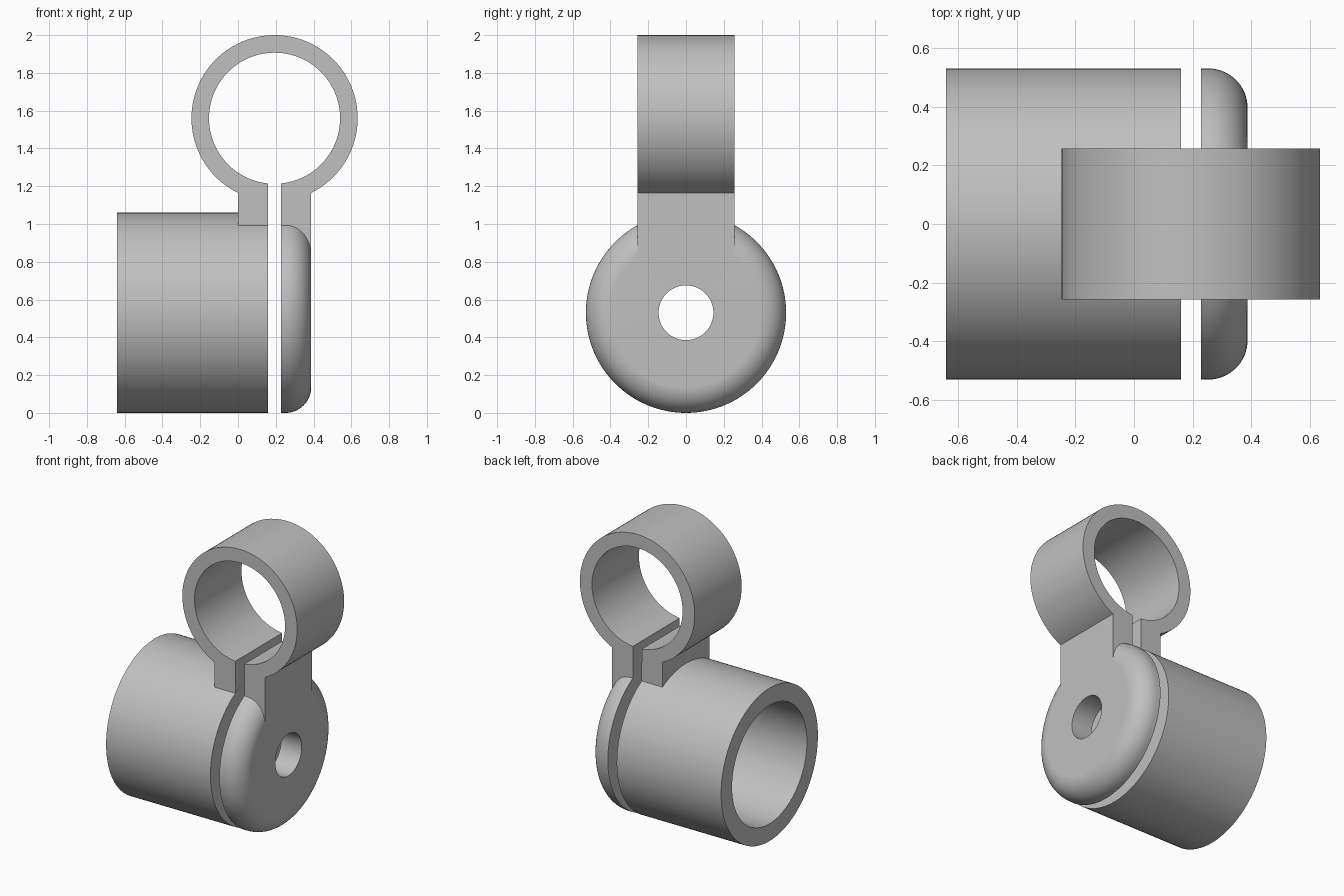
import bpy, bmesh
from math import sin, cos, pi, asin, radians
from mathutils import Matrix, Vector

old = bpy.data.objects.get("Cube")
if old:
    bpy.data.objects.remove(old, do_unlink=True)

grey = bpy.data.materials.new("plain_grey")
grey.use_nodes = True
colour = (0.53, 0.53, 0.53, 1)
grey.diffuse_color = colour
grey.node_tree.nodes["Principled BSDF"].inputs["Base Color"].default_value = colour

AXIS_Z = 0.53            # height of the barrel axis
RADIUS = 0.53            # barrel and cap radius
HOLE = 0.145             # bolt hole radius
GAP_L, GAP_R = 0.16, 0.228
TAB_L, TAB_R = 0.0, 0.387
HALF = 0.257             # half depth of the clamp
SEGMENTS = 128


def finish(bm, name):
    bmesh.ops.recalc_face_normals(bm, faces=bm.faces)
    mesh = bpy.data.meshes.new(name)
    bm.to_mesh(mesh)
    bm.free()
    mesh.materials.append(grey)
    obj = bpy.data.objects.new(name, mesh)
    bpy.context.collection.objects.link(obj)
    return obj


def lathe(name, profile):
    """Spin a closed (x, radius) profile around the barrel axis."""
    bm = bmesh.new()
    rings = []
    for i in range(SEGMENTS):
        a = 2 * pi * i / SEGMENTS
        rings.append([bm.verts.new((x, r * sin(a), AXIS_Z + r * cos(a))) for x, r in profile])
    n = len(profile)
    for i, ring in enumerate(rings):
        nxt = rings[(i + 1) % SEGMENTS]
        for j in range(n):
            k = (j + 1) % n
            bm.faces.new((ring[j], ring[k], nxt[k], nxt[j]))
    return finish(bm, name)


def arc(cx, cz, r, start, end, steps):
    return [(cx + r * cos(start + (end - start) * i / steps),
             cz + r * sin(start + (end - start) * i / steps)) for i in range(steps + 1)]


# Barrel: deep bore with an end wall and a bolt hole
barrel = lathe("barrel", [(-0.64, 0.41), (-0.64, RADIUS), (GAP_L, RADIUS),
                          (GAP_L, HOLE), (TAB_L, HOLE), (TAB_L, 0.41)])

# End cap: disc with a rounded outer rim and a bolt hole
FILLET = 0.135
end_cap = lathe("end_cap", [(GAP_R, HOLE), (GAP_R, RADIUS)]
                + arc(TAB_R - FILLET, RADIUS - FILLET, FILLET, pi / 2, 0, 16)
                + [(TAB_R, HOLE)])

# Split clamp: ring open at the bottom with a tab down each side of the gap
CX, CZ, OUTER, INNER, TAB_BOTTOM = (TAB_L + TAB_R) / 2, 1.56, 0.44, 0.347, 0.8
ao = asin((TAB_R - CX) / OUTER)
ai = asin((GAP_R - CX) / INNER)
down = -pi / 2
outline = arc(CX, CZ, OUTER, down + ao, down + 2 * pi - ao, 96)
outline += [(TAB_L, TAB_BOTTOM), (GAP_L, TAB_BOTTOM)]
outline += arc(CX, CZ, INNER, down + 2 * pi - ai, down + ai, 96)
outline += [(GAP_R, TAB_BOTTOM), (TAB_R, TAB_BOTTOM)]
bm = bmesh.new()
face = bm.faces.new([bm.verts.new((x, -HALF, z)) for x, z in outline])
sweep = bmesh.ops.extrude_face_region(bm, geom=[face])
bmesh.ops.translate(bm, vec=(0, 2 * HALF, 0),
                    verts=[v for v in sweep["geom"] if isinstance(v, bmesh.types.BMVert)])
clamp = finish(bm, "split_clamp")

# Fuse the parts into one casting
bpy.context.view_layer.objects.active = clamp
for part in (barrel, end_cap):
    mod = clamp.modifiers.new("fuse", "BOOLEAN")
    mod.operation = "UNION"
    mod.solver = "EXACT"
    mod.object = part
    bpy.ops.object.modifier_apply(modifier=mod.name)
    bpy.data.objects.remove(part, do_unlink=True)
clamp.name = "clamp_and_barrel"

# Smooth the curved walls, keep the edges crisp
bpy.ops.object.select_all(action="DESELECT")
clamp.select_set(True)
bpy.ops.object.shade_smooth_by_angle(angle=radians(15))
weighted = clamp.modifiers.new("flat_faces", "WEIGHTED_NORMAL")
weighted.keep_sharp = True
